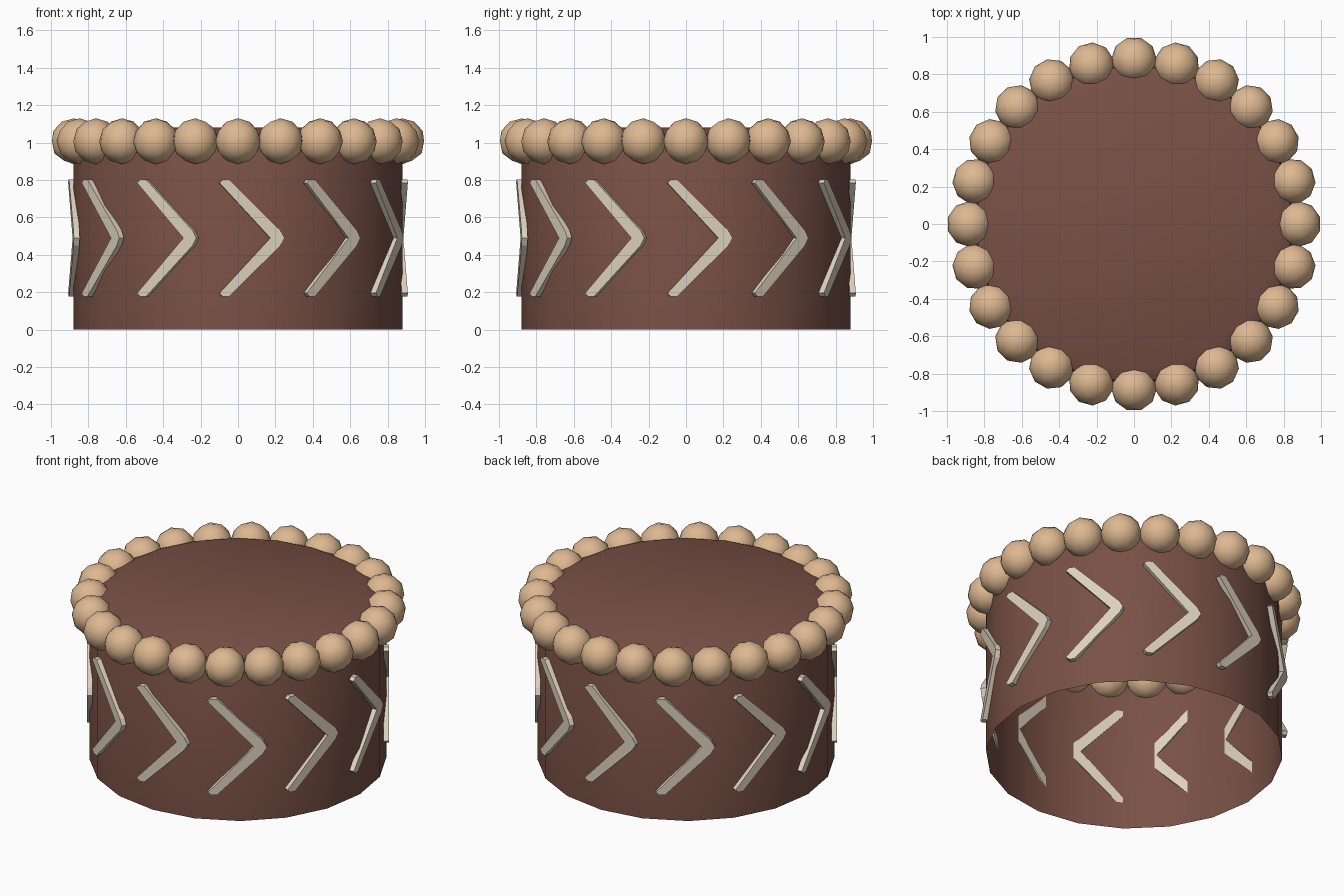
import bpy, bmesh, math
from mathutils import Matrix, Vector

if "Cube" in bpy.data.objects:
    bpy.data.objects.remove(bpy.data.objects["Cube"])


def material(name, rgb):
    m = bpy.data.materials.new(name)
    m.diffuse_color = (*rgb, 1)
    m.use_nodes = True
    m.node_tree.nodes["Principled BSDF"].inputs["Base Color"].default_value = m.diffuse_color
    return m


BROWN = material("chocolate brown", (0.191, 0.082, 0.060))
TAN = material("caramel tan", (0.730, 0.479, 0.283))
CREAM = material("cream", (0.730, 0.644, 0.515))


def finish(name, bm, mat, smooth=None):
    me = bpy.data.meshes.new(name)
    bm.to_mesh(me)
    bm.free()
    me.materials.append(mat)
    ob = bpy.data.objects.new(name, me)
    bpy.context.collection.objects.link(ob)
    if smooth is not None:
        bpy.ops.object.select_all(action='DESELECT')
        ob.select_set(True)
        bpy.context.view_layer.objects.active = ob
        bpy.ops.object.shade_smooth_by_angle(angle=math.radians(smooth))
    return ob


# Body: open-bottomed round shell with a rounded shoulder and flat top
SIDES = 20
bm = bmesh.new()
rings = []
for r, z in [(0.88, 0), (0.88, 0.97), (0.85, 1.045), (0.775, 1.08)]:
    rings.append([bm.verts.new((r * math.cos(2 * math.pi * i / SIDES),
                                r * math.sin(2 * math.pi * i / SIDES), z))
                  for i in range(SIDES)])
for low, high in zip(rings, rings[1:]):
    for i in range(SIDES):
        j = (i + 1) % SIDES
        bm.faces.new((low[i], low[j], high[j], high[i]))
bm.faces.new(rings[-1])
finish("cake_body", bm, BROWN, 40)

# Beads: ring of low-poly balls around the top rim
bm = bmesh.new()
for i in range(24):
    turn = Matrix.Rotation(2 * math.pi * i / 24, 4, 'Z')
    bmesh.ops.create_icosphere(bm, subdivisions=2, radius=0.1225,
                               matrix=turn @ Matrix.Translation((0.878, 0, 1.0075)))
finish("rim_beads", bm, TAN, 50)

# Chevrons: flat V-shaped plates around the wall, pointing anticlockwise
half = [(-0.178, 0.295), (-0.160, 0.313), (-0.125, 0.313), (0.150, 0.040), (0.172, 0.0)]
inner_tip = (0.095, 0.0)
outline = half + [(t, -h) for t, h in reversed(half[:-1])] + [inner_tip]
bm = bmesh.new()
for i in range(12):
    a = math.radians(-85 + 30 * i)
    out = Vector((math.cos(a), math.sin(a), 0))
    side = Vector((-math.sin(a), math.cos(a), 0))
    layers = [[bm.verts.new(out * r + side * t + Vector((0, 0, 0.49 + h)))
               for t, h in outline] for r in (0.864, 0.896)]
    n = len(outline)
    bm.faces.new(layers[0])
    bm.faces.new(layers[1])
    for k in range(n):
        m = (k + 1) % n
        bm.faces.new((layers[0][k], layers[0][m], layers[1][m], layers[1][k]))
bmesh.ops.recalc_face_normals(bm, faces=bm.faces[:])
bmesh.ops.triangulate(bm, faces=[f for f in bm.faces if len(f.verts) > 4])
finish("wall_chevrons", bm, CREAM)
